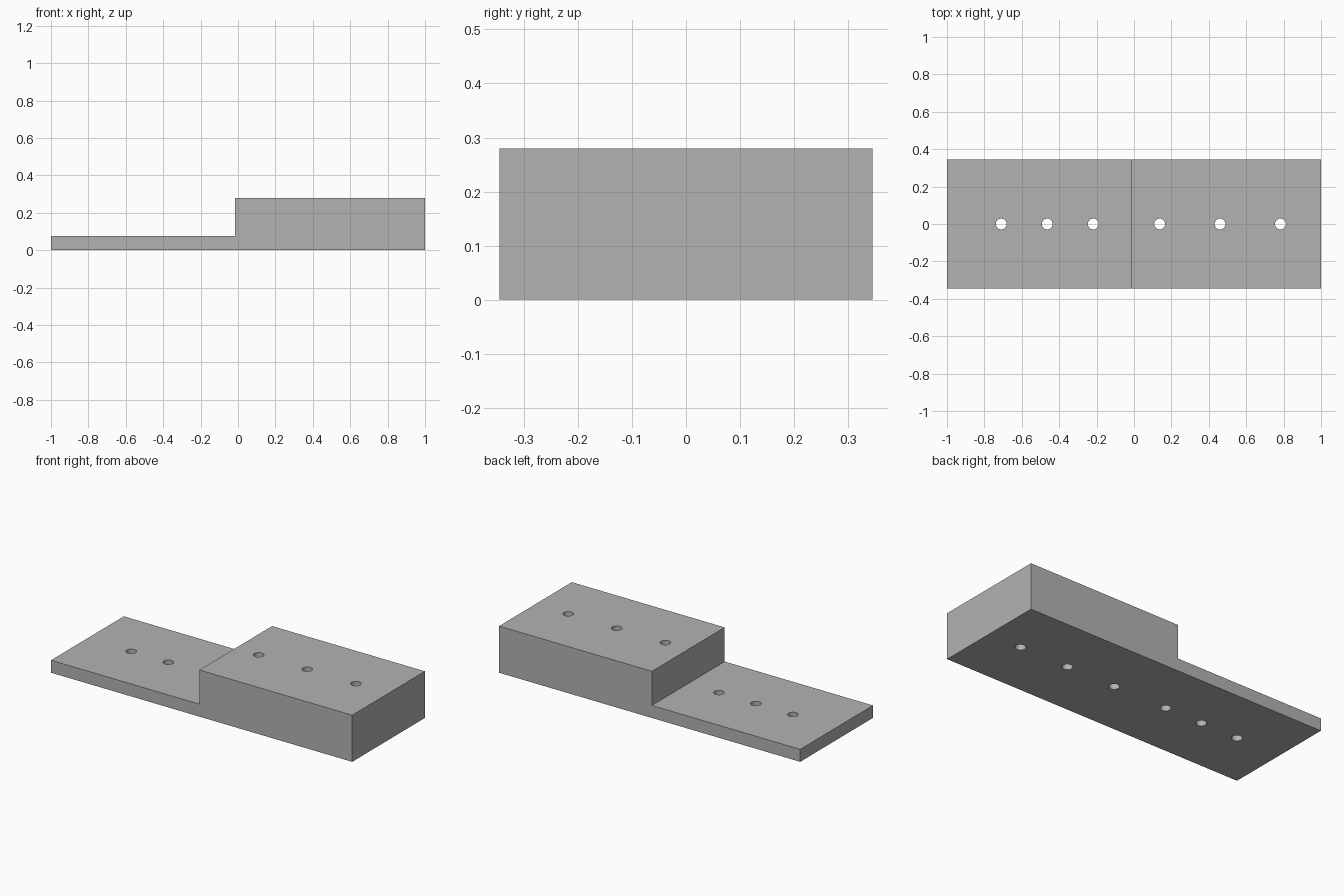
import bpy
import bmesh

cube = bpy.data.objects.get("Cube")
if cube:
    bpy.data.objects.remove(cube, do_unlink=True)

DEPTH = 0.69
HIGH, LOW, STEP_X = 0.28, 0.075, -0.015
HOLE_RADIUS = 0.029
HOLES_X = (-0.71, -0.464, -0.218, 0.137, 0.46, 0.783)

# Plain grey material
grey = bpy.data.materials.new("plain grey")
grey.use_nodes = True
colour = (0.45, 0.45, 0.45, 1)
grey.diffuse_color = colour
grey.node_tree.nodes["Principled BSDF"].inputs["Base Color"].default_value = colour


def add_object(name, bm):
    mesh = bpy.data.meshes.new(name)
    bmesh.ops.recalc_face_normals(bm, faces=bm.faces)
    bm.to_mesh(mesh)
    bm.free()
    mesh.materials.append(grey)
    obj = bpy.data.objects.new(name, mesh)
    bpy.context.collection.objects.link(obj)
    return obj


# Stepped block: side profile extruded from front to back
bm = bmesh.new()
profile = [(-1, 0), (1, 0), (1, HIGH), (STEP_X, HIGH), (STEP_X, LOW), (-1, LOW)]
face = bm.faces.new([bm.verts.new((x, -DEPTH / 2, z)) for x, z in profile])
extruded = bmesh.ops.extrude_face_region(bm, geom=[face])["geom"]
bmesh.ops.translate(bm, vec=(0, DEPTH, 0),
                    verts=[v for v in extruded if isinstance(v, bmesh.types.BMVert)])
block = add_object("stepped_block", bm)

# Row of round through holes
bm = bmesh.new()
for x in HOLES_X:
    pin = bmesh.ops.create_cone(bm, cap_ends=True, segments=32, depth=1,
                                radius1=HOLE_RADIUS, radius2=HOLE_RADIUS)
    bmesh.ops.translate(bm, vec=(x, 0, 0), verts=pin["verts"])
cutter = add_object("hole_cutter", bm)
cutter.hide_render = True
cutter.hide_set(True)

cut = block.modifiers.new("holes", 'BOOLEAN')
cut.operation = 'DIFFERENCE'
cut.solver = 'EXACT'
cut.object = cutter

# Apply the cut, then smooth the hole walls only
bpy.context.view_layer.objects.active = block
block.select_set(True)
bpy.ops.object.modifier_apply(modifier=cut.name)
bpy.data.objects.remove(cutter, do_unlink=True)
bpy.ops.object.shade_smooth_by_angle()
